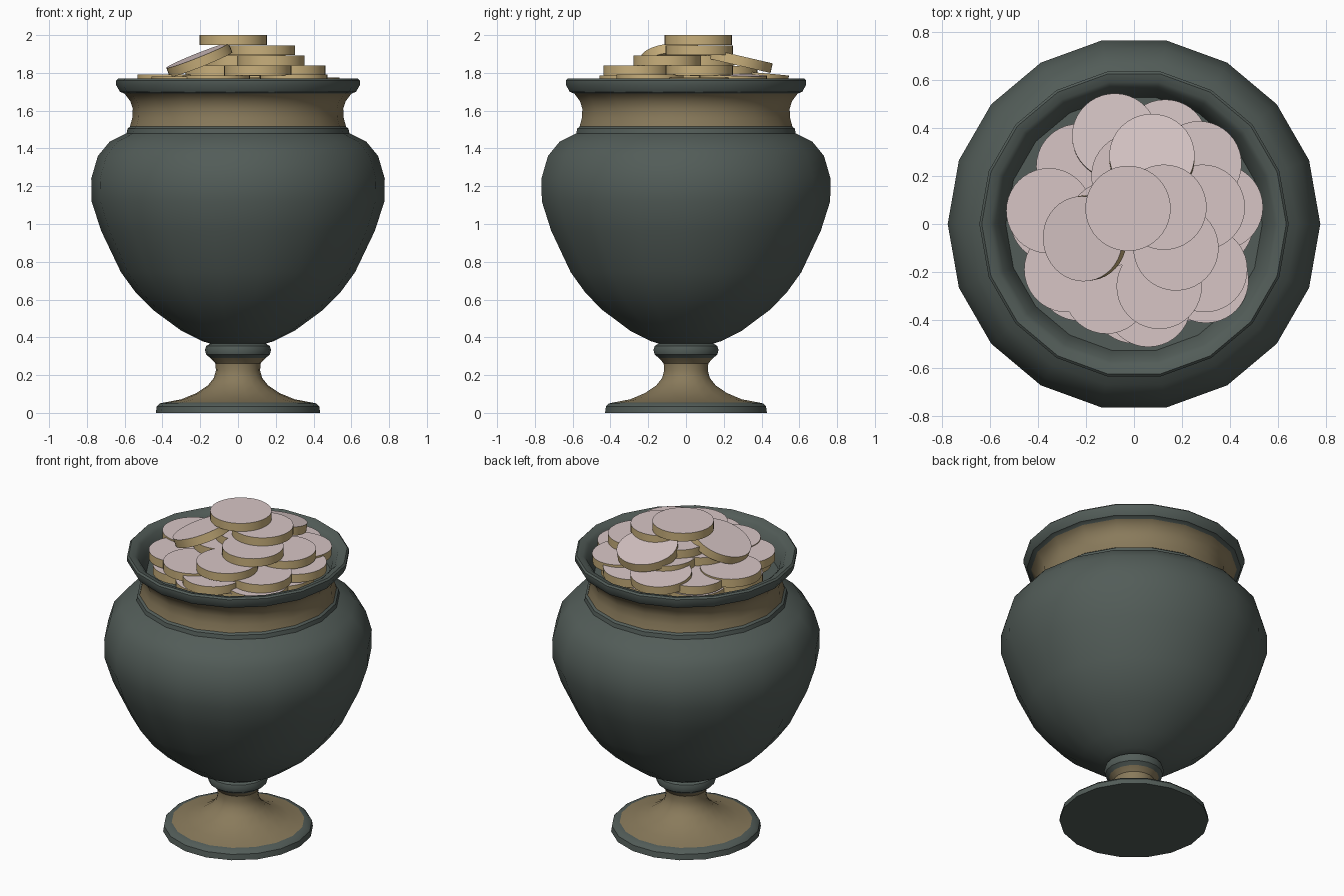
import bpy, bmesh, math
from mathutils import Matrix, Vector

if "Cube" in bpy.data.objects:
    bpy.data.objects.remove(bpy.data.objects["Cube"])

def material(name, rgb):
    m = bpy.data.materials.new(name)
    m.diffuse_color = (*rgb, 1)
    m.use_nodes = True
    m.node_tree.nodes["Principled BSDF"].inputs["Base Color"].default_value = m.diffuse_color
    return m

GREEN = material("dark_green_glaze", (0.085, 0.108, 0.098))
TAN = material("bronze_band", (0.25, 0.195, 0.105))
GOLD = material("coin_edge_gold", (0.58, 0.43, 0.2))
FACE = material("coin_face_pale", (0.68, 0.56, 0.56))

def finish(name, bm, mats, angle):
    me = bpy.data.meshes.new(name)
    bm.to_mesh(me)
    bm.free()
    for m in mats:
        me.materials.append(m)
    ob = bpy.data.objects.new(name, me)
    bpy.context.collection.objects.link(ob)
    bpy.ops.object.select_all(action='DESELECT')
    ob.select_set(True)
    bpy.context.view_layer.objects.active = ob
    bpy.ops.object.shade_smooth_by_angle(angle=math.radians(angle))
    return ob

def lathe(name, profile, is_tan, sides=18):
    bm = bmesh.new()
    rings = []
    for r, z in profile:
        rings.append([bm.verts.new((r * math.cos(2 * math.pi * i / sides),
                                    r * math.sin(2 * math.pi * i / sides), z))
                      for i in range(sides)])
    for a, b in zip(rings, rings[1:]):
        for i in range(sides):
            j = (i + 1) % sides
            bm.faces.new((a[i], a[j], b[j], b[i]))
    bm.faces.new(rings[0][::-1])
    bm.faces.new(rings[-1])
    for f in bm.faces:
        c = f.calc_center_median()
        f.material_index = 1 if is_tan(c.z, f) else 0
    return finish(name, bm, [GREEN, TAN], 35)

# stemmed foot, bronze between the base edge and the collar
lathe("foot", [(.435, 0), (.43, .035), (.415, .05), (.385, .056), (.30, .072), (.22, .105),
               (.16, .145), (.128, .185), (.117, .225), (.12, .262), (.145, .29),
               (.168, .308), (.175, .332), (.168, .355), (.14, .37)],
      lambda z, f: .0535 < z < .29 and len(f.verts) == 4)

# bowl, neck band, lip and the inside of the mouth
lathe("urn_body", [(.14, .365), (.19, .38), (.30, .435), (.45, .545), (.54, .635), (.62, .745),
                   (.725, .965), (.775, 1.12), (.777, 1.24), (.742, 1.36), (.68, 1.435),
                   (.59, 1.48), (.585, 1.505), (.572, 1.515), (.56, 1.56), (.557, 1.61),
                   (.57, 1.65), (.60, 1.69), (.625, 1.70), (.645, 1.735), (.645, 1.76),
                   (.635, 1.77), (.60, 1.762), (.58, 1.745), (.55, 1.69), (.535, 1.64)],
      lambda z, f: 1.512 < z < 1.692 and len(f.verts) == 4
      and f.calc_center_median().xy.length > .55 and f.verts[0].co.z < 1.68)

def coin(i, x, y, z, tilt=0, toward=0):
    """coin centred at x, y, z; its face leans by tilt degrees toward a compass angle"""
    bm = bmesh.new()
    a = math.radians(toward)
    axis = Vector((-math.sin(a), math.cos(a), 0))
    rot = Matrix.Rotation(math.radians(tilt), 4, axis)
    bmesh.ops.create_cone(bm, cap_ends=True, segments=40, radius1=.178, radius2=.178, depth=.052)
    for f in bm.faces:
        f.material_index = 1 if f.normal.z > .5 else 0
    bm.transform(Matrix.Translation((x, y, z)) @ rot)
    finish(f"coin_{i:02d}", bm, [GOLD, FACE], 35)

# heaped coins, top to bottom
coins = [
    (-.025, .065, 1.974), (.125, .07, 1.92), (.075, .28, 1.865, 13, 90),
    (-.205, -.06, 1.868, 22, 190), (.175, -.10, 1.865), (.105, -.26, 1.813),
    (.285, .07, 1.813), (.0, .08, 1.865), (-.10, .0, 1.813), (.27, .25, 1.765, 3, 45),
    (.13, .34, 1.75, 3, 90), (-.08, .365, 1.775, 5, 95), (-.23, .24, 1.755),
    (-.355, .055, 1.765), (-.28, -.19, 1.755), (-.115, -.28, 1.76),
    (.06, -.335, 1.745), (.295, -.19, 1.765), (.36, .07, 1.75),
    (.30, -.235, 1.71), (-.34, .02, 1.71), (.0, .2, 1.81),
]
# hidden lower layer
coins += [(.32 * math.cos(k * math.pi / 4), .32 * math.sin(k * math.pi / 4), 1.69) for k in range(8)]
coins += [(0, 0, 1.75)]
for i, c in enumerate(coins):
    coin(i, *c)
